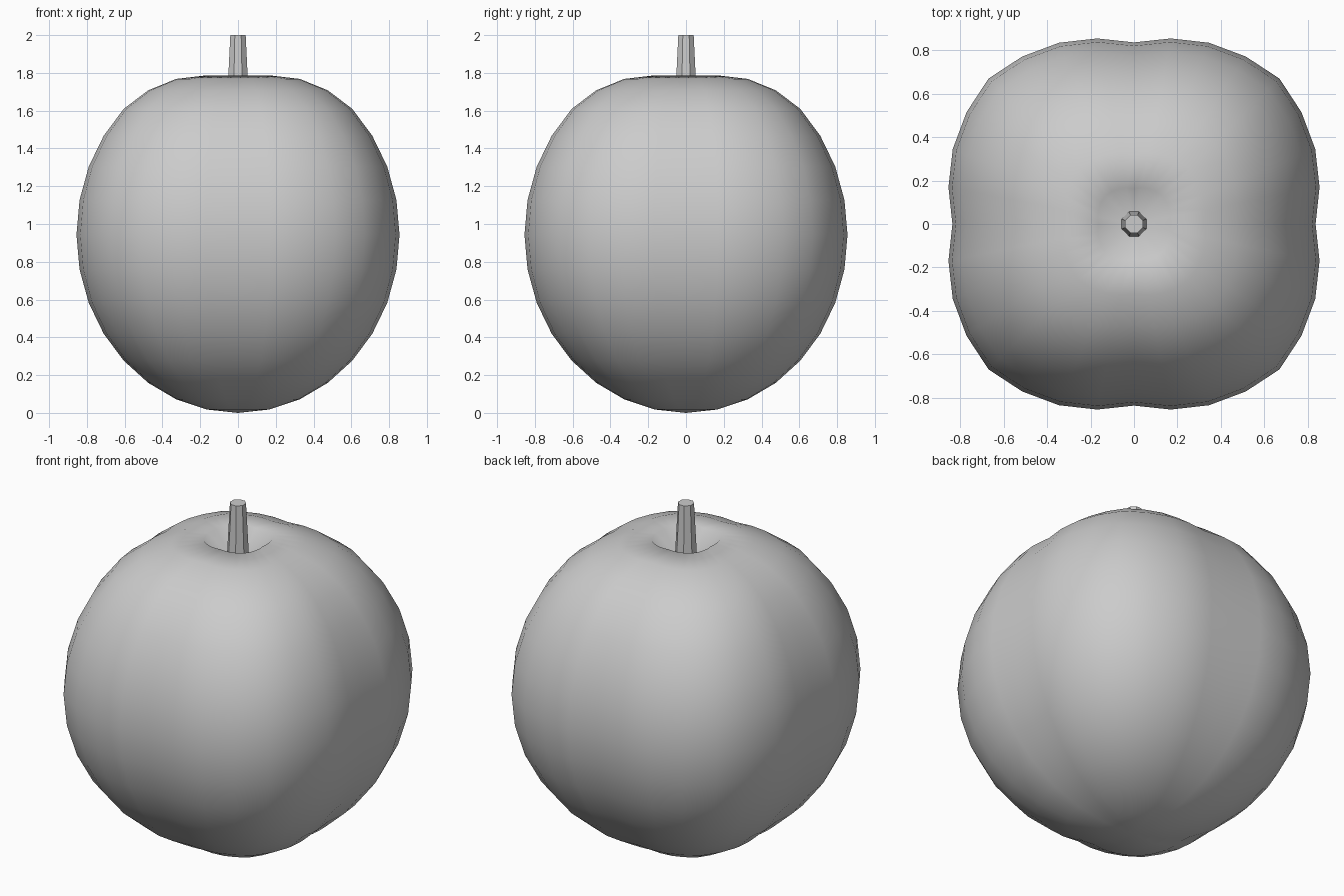
import bpy, bmesh
from math import sin, cos, pi

if "Cube" in bpy.data.objects:
    bpy.data.objects.remove(bpy.data.objects["Cube"])

SEG, RINGS = 32, 16

# Four-lobed cross-section: radius from groove (0) to lobe crest (4), mirrored around
LOBE = [0.837, 0.872, 0.904, 0.928, 0.948]
# Upper rings pulled down to form the dimple around the stem
TOP_Z = {13: 1.708, 14: 1.768, 15: 1.787}


def add_object(name, bm):
    bmesh.ops.recalc_face_normals(bm, faces=bm.faces)
    mesh = bpy.data.meshes.new(name)
    bm.to_mesh(mesh)
    bm.free()
    obj = bpy.data.objects.new(name, mesh)
    bpy.context.collection.objects.link(obj)
    return obj


def lobe_radius(i):
    k = i % 8
    return LOBE[min(k, 8 - k)]


# Fruit body: lobed sphere with a sunken top
bm = bmesh.new()
bottom = bm.verts.new((0, 0, 0))
top = bm.verts.new((0, 0, 1.61))
rings = []
for j in range(1, RINGS):
    phi = pi * j / RINGS
    z = TOP_Z.get(j, 0.943 - 0.943 * cos(phi))
    ring = []
    for i in range(SEG):
        a = 2 * pi * i / SEG
        r = lobe_radius(i) * sin(phi)
        ring.append(bm.verts.new((r * cos(a), r * sin(a), z)))
    rings.append(ring)
for i in range(SEG):
    n = (i + 1) % SEG
    bm.faces.new((bottom, rings[0][n], rings[0][i]))
    bm.faces.new((top, rings[-1][i], rings[-1][n]))
    for lo, hi in zip(rings, rings[1:]):
        bm.faces.new((lo[i], lo[n], hi[n], hi[i]))
for f in bm.faces:
    f.smooth = True
add_object("fruit_body", bm)

# Stem: tapered eight-sided peg sitting in the dimple
bm = bmesh.new()
loops = []
for r, z in ((0.065, 1.6), (0.044, 2.0)):
    loops.append([bm.verts.new((r * cos(2 * pi * (i + 0.5) / 8),
                                r * sin(2 * pi * (i + 0.5) / 8), z)) for i in range(8)])
for i in range(8):
    n = (i + 1) % 8
    bm.faces.new((loops[0][i], loops[0][n], loops[1][n], loops[1][i]))
bm.faces.new(loops[0])
bm.faces.new(loops[1])
add_object("stem", bm)
